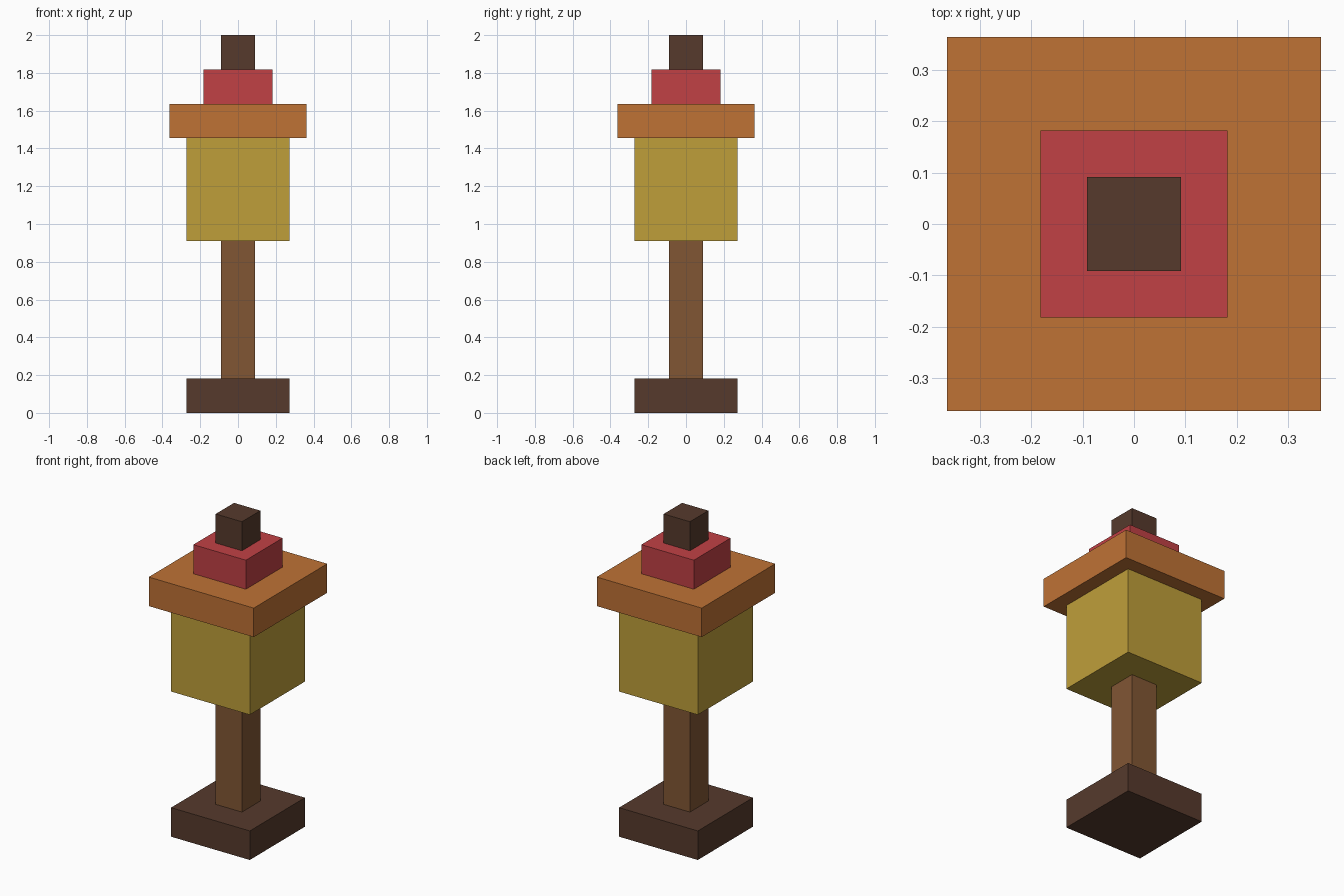
import bpy
import bmesh
from mathutils import Matrix

cube = bpy.data.objects.get("Cube")
if cube:
    bpy.data.objects.remove(cube, do_unlink=True)

U = 2 / 11  # one building block; the lamp is eleven blocks tall


def linear(c):
    c /= 255
    return c / 12.92 if c <= 0.04045 else ((c + 0.055) / 1.055) ** 2.4


def material(name, rgb):
    colour = (*[linear(c) for c in rgb], 1)
    mat = bpy.data.materials.new(name)
    mat.use_nodes = True
    mat.diffuse_color = colour
    bsdf = next(n for n in mat.node_tree.nodes if n.type == 'BSDF_PRINCIPLED')
    bsdf.inputs["Base Color"].default_value = colour
    bsdf.inputs["Roughness"].default_value = 0.9
    return mat


def block(name, width, bottom, top, mat):
    """Square block centred on the axis; sizes are in block units."""
    height = top - bottom
    bm = bmesh.new()
    bmesh.ops.create_cube(bm, size=1, matrix=Matrix.Diagonal((width * U, width * U, height * U, 1)))
    mesh = bpy.data.meshes.new(name)
    bm.to_mesh(mesh)
    bm.free()
    mesh.materials.append(mat)
    obj = bpy.data.objects.new(name, mesh)
    obj.location.z = (bottom + height / 2) * U
    bpy.context.collection.objects.link(obj)
    return obj


dark_wood = material("dark brown wood", (86, 58, 44))
wood = material("brown wood", (129, 86, 52))
yellow = material("lamp yellow", (191, 159, 58))
orange = material("roof orange", (191, 114, 53))
red = material("cap red", (193, 65, 69))

# Stacked parts from the ground up: name, width, bottom, top, colour
for part in (
    ("base", 3, 0, 1, dark_wood),
    ("post", 1, 1, 5, wood),
    ("lamp_box", 3, 5, 8, yellow),
    ("roof", 4, 8, 9, orange),
    ("roof_cap", 2, 9, 10, red),
    ("finial", 1, 10, 11, dark_wood),
):
    block(*part)
